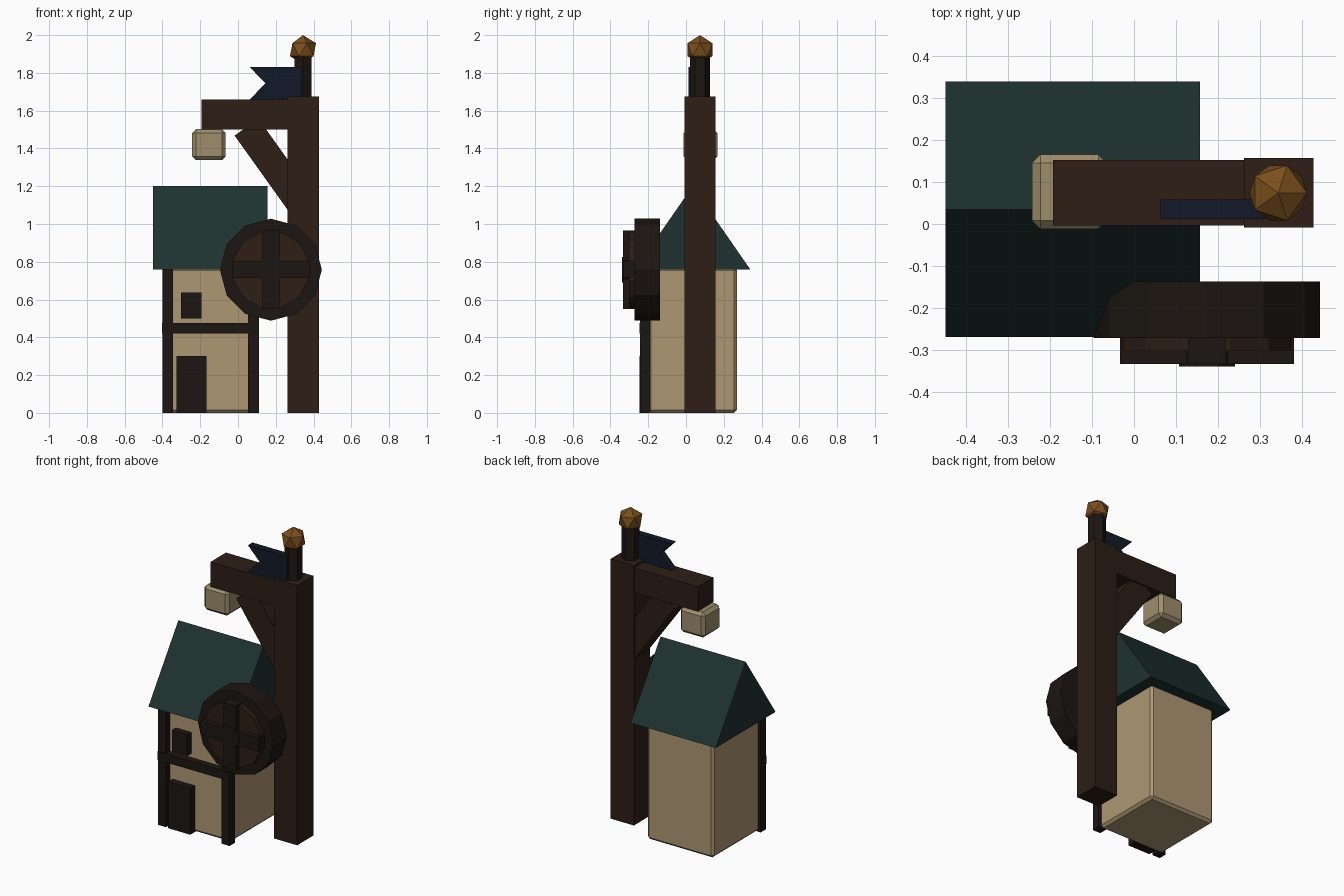
import bpy, bmesh, math
from mathutils import Matrix

if "Cube" in bpy.data.objects:
    bpy.data.objects.remove(bpy.data.objects["Cube"])


def material(name, rgb):
    m = bpy.data.materials.new(name)
    m.diffuse_color = (*rgb, 1)
    m.use_nodes = True
    m.node_tree.nodes["Principled BSDF"].inputs["Base Color"].default_value = m.diffuse_color
    return m


PLASTER = material("plaster", (0.42, 0.31, 0.17))
LAMP = material("lamp", (0.34, 0.27, 0.15))
TIMBER = material("dark_timber", (0.012, 0.008, 0.006))
WOOD = material("wood", (0.026, 0.013, 0.008))
TEAL = material("roof_teal", (0.013, 0.032, 0.03))
NAVY = material("flag_navy", (0.006, 0.01, 0.02))
GOLD = material("gold", (0.2, 0.08, 0.012))


def finish(name, bm, mat, bevel=0):
    bmesh.ops.recalc_face_normals(bm, faces=bm.faces)
    me = bpy.data.meshes.new(name)
    bm.to_mesh(me)
    bm.free()
    me.materials.append(mat)
    ob = bpy.data.objects.new(name, me)
    bpy.context.collection.objects.link(ob)
    if bevel:
        b = ob.modifiers.new("bevel", 'BEVEL')
        b.width, b.segments = bevel, 1
    return ob


def box(name, x, y, z, mat, bevel=0):
    """Box from (min, max) pairs."""
    bm = bmesh.new()
    bmesh.ops.create_cube(bm, size=1)
    for v in bm.verts:
        for i, r in enumerate((x, y, z)):
            v.co[i] = r[0] if v.co[i] < 0 else r[1]
    return finish(name, bm, mat, bevel)


def prism(name, pts, axis, a, b, mat):
    """Extrude a profile: axis 'y' takes (x, z) points, axis 'x' takes (y, z)."""
    bm = bmesh.new()
    place = (lambda p: (p[0], a, p[1])) if axis == 'y' else (lambda p: (a, p[0], p[1]))
    face = bm.faces.new([bm.verts.new(place(p)) for p in pts])
    ext = bmesh.ops.extrude_face_region(bm, geom=[face])
    verts = [g for g in ext["geom"] if isinstance(g, bmesh.types.BMVert)]
    bmesh.ops.translate(bm, verts=verts, vec=(0, b - a, 0) if axis == 'y' else (b - a, 0, 0))
    return finish(name, bm, mat)


def disc(name, x, z, y0, y1, r, sides, mat, turn=0):
    """Cylinder lying along y."""
    pts = [(x + r * math.cos(turn + math.tau * i / sides),
            z + r * math.sin(turn + math.tau * i / sides)) for i in range(sides)]
    return prism(name, pts, 'y', y0, y1, mat)


# House body and gable roof
box("house_body", (-0.382, 0.092), (-0.202, 0.27), (0, 0.77), PLASTER, 0.016)
prism("roof", [(-0.27, 0.76), (0.34, 0.76), (0.035, 1.2)], 'x', -0.45, 0.157, TEAL)

# Front timber frame, door and window
for side, x in (("left", -0.372), ("right", 0.082)):
    box("corner_timber_" + side, (x - 0.028, x + 0.028), (-0.243, -0.19), (0, 0.765), TIMBER)
box("cross_timber", (-0.402, 0.112), (-0.247, -0.19), (0.42, 0.475), TIMBER)
box("door", (-0.325, -0.167), (-0.247, -0.19), (0, 0.3), TIMBER)
box("window", (-0.302, -0.192), (-0.243, -0.19), (0.5, 0.637), TIMBER)

# Wheel on the front: rim, raised disc, crossed spokes, hub
WX, WZ = 0.174, 0.758
disc("wheel_rim", WX, WZ, -0.272, -0.137, 0.27, 12, TIMBER)
disc("wheel_disc", WX, WZ, -0.302, -0.2, 0.207, 12, WOOD, math.radians(15))
box("spoke_horizontal", (WX - 0.207, WX + 0.207), (-0.334, -0.25), (WZ - 0.045, WZ + 0.045), TIMBER)
box("spoke_vertical", (WX - 0.045, WX + 0.045), (-0.334, -0.25), (WZ - 0.207, WZ + 0.207), TIMBER)
disc("wheel_hub", WX, WZ, -0.34, -0.25, 0.072, 8, TIMBER, math.radians(22.5))

# Tall post with arm and diagonal brace
box("post", (0.262, 0.428), (-0.008, 0.157), (0, 1.675), WOOD)
box("arm", (-0.193, 0.3), (-0.004, 0.153), (1.5, 1.66), WOOD)
prism("brace", [(-0.018, 1.468), (0.108, 1.558), (0.34, 1.233), (0.3, 1.023)], 'y', 0.006, 0.143, WOOD)

# Hanging lamp block
box("lamp", (-0.243, -0.065), (-0.012, 0.166), (1.338, 1.502), LAMP, 0.02)

# Finial shaft, ball and swallowtail flag
bm = bmesh.new()
bmesh.ops.create_cone(bm, cap_ends=True, segments=6, radius1=0.053, radius2=0.053, depth=0.25,
                      matrix=Matrix.Translation((0.344, 0.074, 1.775)))
finish("finial_shaft", bm, TIMBER)
bm = bmesh.new()
bmesh.ops.create_icosphere(bm, subdivisions=1, radius=0.077,
                           matrix=Matrix.Translation((0.344, 0.074, 1.923)))
finish("finial_ball", bm, GOLD)
prism("flag", [(0.34, 1.83), (0.063, 1.83), (0.145, 1.745), (0.063, 1.66), (0.34, 1.66)],
      'y', 0.012, 0.058, NAVY)
